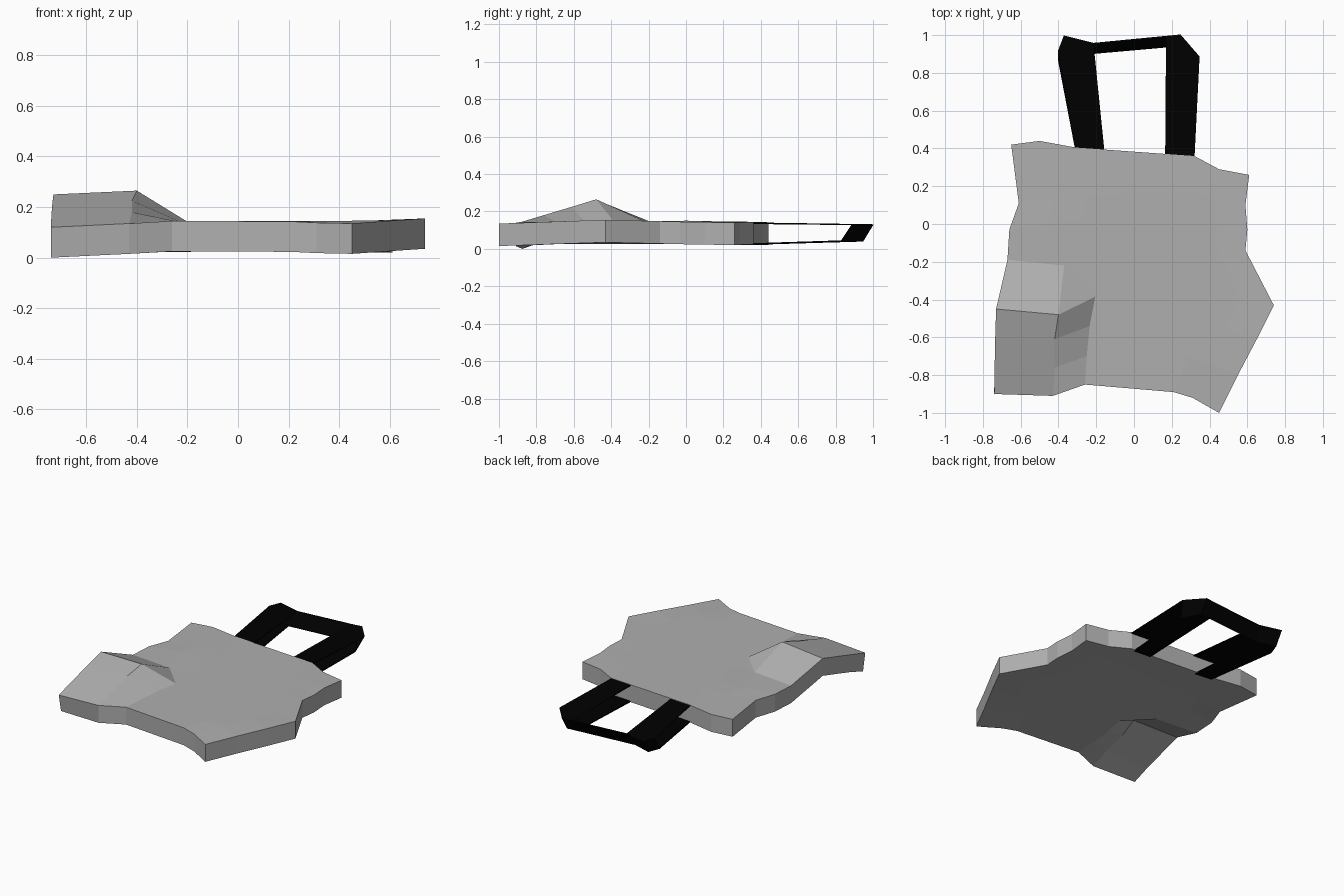
import bpy, bmesh
from mathutils import Vector

if "Cube" in bpy.data.objects:
    bpy.data.objects.remove(bpy.data.objects["Cube"])

THICK = 0.12


def finish(name, bm, colour):
    bmesh.ops.recalc_face_normals(bm, faces=bm.faces)
    mesh = bpy.data.meshes.new(name)
    bm.to_mesh(mesh)
    bm.free()
    obj = bpy.data.objects.new(name, mesh)
    bpy.context.collection.objects.link(obj)
    mat = bpy.data.materials.new(name + "_colour")
    mat.diffuse_color = colour
    mat.use_nodes = True
    mat.node_tree.nodes["Principled BSDF"].inputs["Base Color"].default_value = mat.diffuse_color
    mesh.materials.append(mat)
    return obj


def vecs(points):
    return [Vector(p) for p in points]


# Bag body: four wavy border lines of the upper surface, filled by blending
front = vecs([(-.74, -.9, .12), (-.43, -.91, .135), (-.26, -.85, .145),
              (.21, -.89, .143), (.31, -.92, .138), (.45, -1, .135)])
back = vecs([(-.65, .42, .14), (-.5, .44, .142), (-.31, .405, .144),
             (.32, .36, .143), (.45, .29, .142), (.61, .26, .14)])
left = vecs([front[0], (-.738, -.76, .161), (-.735, -.61, .205), (-.73, -.45, .25),
             (-.67, -.19, .145), (-.66, -.03, .145), (-.61, .11, .143), back[0]])
right = vecs([front[-1], (.55, -.8, .142), (.65, -.61, .149), (.74, -.43, .155),
              (.59, -.14, .148), (.6, -.03, .145), (.59, .1, .143), back[-1]])
# Creased corner: (row, column) positions of the ridge and its steep flank
crease = {(1, 1): (-.42, -.76, .18), (2, 1): (-.42, -.61, .225),
          (3, 1): (-.4, -.48, .265), (4, 1): (-.37, -.22, .147),
          (1, 2): (-.25, -.70, .145), (2, 2): (-.235, -.54, .145),
          (3, 2): (-.205, -.385, .145), (4, 2): (-.2, -.2, .145)}


def surface(r, c):
    if (r, c) in crease:
        return Vector(crease[r, c])
    v = (left[r].y - left[0].y) / (left[-1].y - left[0].y)
    u0 = (front[c].x - front[0].x) / (front[-1].x - front[0].x)
    u1 = (back[c].x - back[0].x) / (back[-1].x - back[0].x)
    u = u0 + (u1 - u0) * v
    corners = (front[0].lerp(front[-1], u)).lerp(back[0].lerp(back[-1], u), v)
    p = front[c].lerp(back[c], v) + left[r].lerp(right[r], u) - corners
    if 0 < r < len(left) - 1 and 2 <= c < len(front) - 1:
        p.z = .145
    return p


bm = bmesh.new()
rows, cols = len(left), len(front)
grid = [[bm.verts.new(surface(r, c)) for c in range(cols)] for r in range(rows)]
for r in range(rows - 1):
    for c in range(cols - 1):
        a, b = grid[r][c], grid[r][c + 1]
        d, e = grid[r + 1][c], grid[r + 1][c + 1]
        if (r, c) == (3, 1):
            bm.faces.new((a, b, d))
            bm.faces.new((b, e, d))
        else:
            bm.faces.new((a, b, e, d))
# Give the sheet its thickness straight down; the lower creased corner tucks in
dup = bmesh.ops.duplicate(bm, geom=list(bm.faces))["geom"]
for v in dup:
    if isinstance(v, bmesh.types.BMVert):
        v.co.z -= THICK
        if v.co.z < .001:
            v.co.y += .025
bmesh.ops.bridge_loops(bm, edges=[e for e in bm.edges if e.is_boundary])
finish("bag_body", bm, (.43, .43, .43, 1))

# Handle: upper and lower flat straps joined by a leaning end wall
end = [(.345, .885), (.245, 1), (.17, .992), (-.215, .955), (-.37, .995), (-.4, .915)]
right_root = [(.165, .355), (.32, .345)]
left_root = [(-.31, .385), (-.155, .37)]
bm = bmesh.new()
rims = []
# root height, end height, backward lean, narrowing of the +x edge
for z_root, z_end, lean, slim in ((.137, .13, 0, 0), (.026, .042, -.055, .03)):
    rim = [bm.verts.new((x - (slim if i in (0, 3) else 0), y + lean, z_end))
           for i, (x, y) in enumerate(end)]
    rr, lr = [[bm.verts.new((x - slim * i, y, z_root)) for i, (x, y) in enumerate(root)]
              for root in (right_root, left_root)]
    bm.faces.new(rr + rim[:3])
    bm.faces.new(rim[3:] + lr)
    rims.append(rim)
for i in range(len(end) - 1):
    bm.faces.new((rims[0][i], rims[0][i + 1], rims[1][i + 1], rims[1][i]))
handle = finish("handle_strap", bm, (0, 0, 0, 1))
mod = handle.modifiers.new("strap_thickness", 'SOLIDIFY')
mod.thickness = .008
mod.offset = 0
